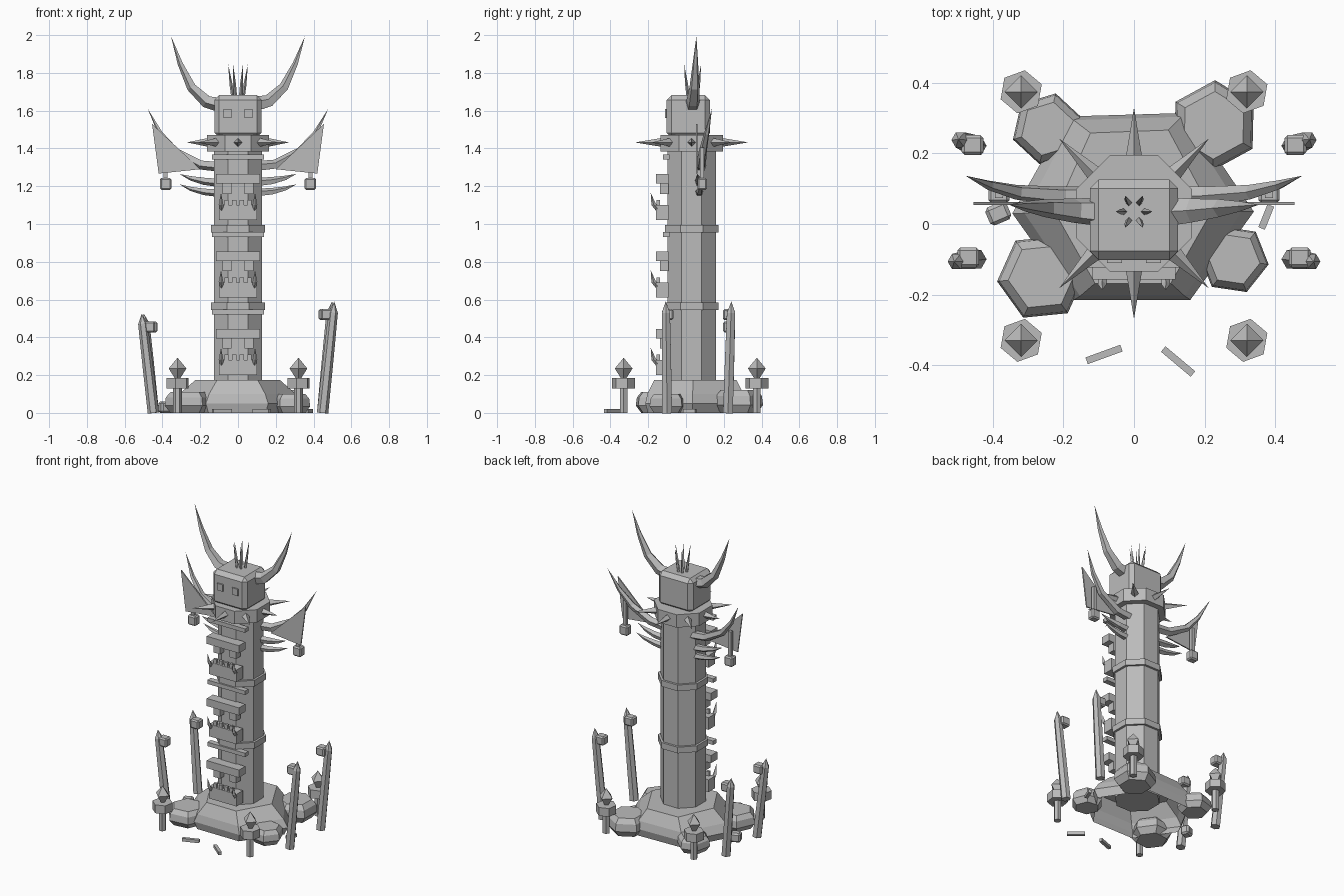
import bpy, bmesh, math
from mathutils import Vector, Matrix

old = bpy.data.objects.get("Cube")
if old:
    bpy.data.objects.remove(old, do_unlink=True)

grey = bpy.data.materials.new("plain_grey")
grey.use_nodes = True
COLOR = (0.5, 0.5, 0.5, 1)
grey.diffuse_color = COLOR
grey.node_tree.nodes["Principled BSDF"].inputs["Base Color"].default_value = COLOR
CY = 0.03  # tower axis in y


def finish(name, bm):
    bmesh.ops.remove_doubles(bm, verts=bm.verts, dist=1e-5)
    bmesh.ops.recalc_face_normals(bm, faces=bm.faces)
    mesh = bpy.data.meshes.new(name)
    bm.to_mesh(mesh)
    bm.free()
    mesh.materials.append(grey)
    obj = bpy.data.objects.new(name, mesh)
    bpy.context.collection.objects.link(obj)
    return obj


def bridge(bm, rings):
    for a, b in zip(rings, rings[1:]):
        for k in range(len(a)):
            n = (k + 1) % len(a)
            bm.faces.new((a[k], a[n], b[n], b[k]))


def sweep(name, path, radii, sides=4, phase=0.0):
    """Faceted tube along a path with one radius per point."""
    bm = bmesh.new()
    pts = [Vector(p) for p in path]
    rings = []
    for i, p in enumerate(pts):
        t = (pts[min(i + 1, len(pts) - 1)] - pts[max(i - 1, 0)]).normalized()
        ref = Vector((1, 0, 0)) if abs(t.y) > 0.9 else Vector((0, 1, 0))
        u = t.cross(ref).normalized()
        v = t.cross(u)
        angles = [phase + math.tau * k / sides for k in range(sides)]
        rings.append([bm.verts.new(p + radii[i] * (u * math.cos(a) + v * math.sin(a)))
                      for a in angles])
    bridge(bm, rings)
    if radii[0] > 0:
        bm.faces.new(rings[0])
    if radii[-1] > 0:
        bm.faces.new(rings[-1])
    return finish(name, bm)


def column(name, x, y, profile, sides, phase=0.0):
    """Upright faceted solid from (height, radius) pairs."""
    return sweep(name, [(x, y, z) for z, r in profile], [r for z, r in profile], sides, phase)


def box(name, center, size, angle=0.0, bevel=0.0):
    bm = bmesh.new()
    bmesh.ops.create_cube(bm, size=1)
    bmesh.ops.scale(bm, vec=size, verts=bm.verts)
    if bevel:
        bmesh.ops.bevel(bm, geom=bm.edges[:], offset=bevel, segments=1, affect='EDGES')
    bmesh.ops.transform(bm, verts=bm.verts,
                        matrix=Matrix.Translation(center) @ Matrix.Rotation(angle, 4, 'Z'))
    return finish(name, bm)


def octagon(name, z0, z1, apothem):
    r = apothem / math.cos(math.pi / 8)
    return column(name, 0, CY, [(z0, r), (z1, r)], 8, math.pi / 8)


# Uneven hollow stone mound
outline = [(0.34, 0.035), (0.15, 0.315), (-0.19, 0.305), (-0.345, 0.03),
           (-0.17, -0.215), (0.16, -0.215)]
bm = bmesh.new()
mound = [[bm.verts.new((x * sx, 0.045 + (y - 0.045) * sy, z)) for x, y in outline]
         for z, sx, sy in [(0, 0.92, 0.95), (0.05, 1, 1), (0.1, 0.9, 0.96), (0.175, 0.65, 0.82)]]
bridge(bm, mound)
bm.faces.new(mound[-1])
finish("base_mound", bm)

# Boulders around the mound
for x, y, r, h, turn in [(-0.245, 0.27, 0.103, 0.1, 0.3), (0.227, 0.28, 0.128, 0.12, 0.5),
                         (-0.262, -0.15, 0.127, 0.11, 0.1), (0.283, -0.1, 0.1, 0.1, 0.9)]:
    column("boulder", x, y, [(0, 0.75 * r), (0.35 * h, r), (0.75 * h, 0.95 * r), (h, 0.75 * r)],
           6, turn)
box("small_rock", (-0.385, 0.03, 0.03), (0.065, 0.055, 0.06), 0.4, 0.01)

# Loose planks on the ground
for x, y, length, turn in [(-0.085, -0.37, 0.105, 20), (0.125, -0.39, 0.11, -40),
                           (0.375, 0.02, 0.07, 68)]:
    box("fallen_plank", (x, y, 0.01), (length, 0.02, 0.02), math.radians(turn))

# Tower shaft, bands and spiked collar
octagon("tower_shaft", 0.1, 1.4, 0.128)
for z in (0.545, 0.955):
    octagon("tower_band", z, z + 0.04, 0.142)
octagon("collar", 1.385, 1.47, 0.165)
for k in range(8):
    a = k * math.pi / 4
    d = Vector((math.cos(a), math.sin(a), 0))
    c = Vector((0, CY, 1.432))
    tip = 0.27 if k in (0, 4) else 0.3
    sweep("collar_spike", [c + d * 0.155, c + d * tip], [0.024, 0], 4)

# Front balconies, one set per storey
for z in (0.17, 0.58, 0.99):
    box("balcony_box", (0, -0.125, z + 0.07), (0.2, 0.066, 0.08))
    for x in (-0.06, -0.02, 0.02, 0.06):
        box("balcony_tooth", (x, -0.147, z + 0.122), (0.022, 0.018, 0.032))
    for s in (-1, 1):
        sweep("balcony_tusk", [(s * 0.088, -0.15, z + 0.09), (s * 0.09, -0.172, z + 0.115),
                               (s * 0.09, -0.187, z + 0.175)], [0.013, 0.012, 0], 4)
        box("beam_bracket", (s * 0.058, -0.115, z + 0.2), (0.048, 0.046, 0.06))
    box("balcony_beam", (0, -0.125, z + 0.25), (0.235, 0.066, 0.05))
    box("balcony_plank", (0, -0.105, z + 0.365), (0.275, 0.036, 0.026))

# Head block with eyes, crown spikes
box("head", (0, 0.012, 1.57), (0.25, 0.228, 0.225), 0, 0.025)
for s in (-1, 1):
    box("eye", (s * 0.055, -0.1065, 1.585), (0.042, 0.0096, 0.045))
for k in range(6):
    a = k * math.pi / 3
    cx, cy = math.cos(a), math.sin(a)
    sweep("crown_spike", [(0.027 * cx, 0.035 + 0.027 * cy, 1.67),
                          (0.037 * cx, 0.035 + 0.037 * cy, 1.74),
                          (0.052 * cx, 0.035 + 0.052 * cy, 1.845)], [0.009, 0.008, 0], 4)

for s in (-1, 1):
    # Large head horns
    sweep("head_horn", [(s * 0.1, 0.035, 1.635), (s * 0.165, 0.038, 1.65),
                        (s * 0.245, 0.045, 1.725), (s * 0.305, 0.05, 1.85),
                        (s * 0.355, 0.055, 1.995)], [0.042, 0.036, 0.027, 0.015, 0], 5)
    # Side tusks
    sweep("upper_tusk", [(s * 0.1, 0.08, 1.305), (s * 0.2, 0.08, 1.315), (s * 0.33, 0.09, 1.385),
                         (s * 0.41, 0.11, 1.48), (s * 0.478, 0.137, 1.61)],
          [0.028, 0.027, 0.022, 0.014, 0], 5)
    sweep("middle_tusk", [(s * 0.1, 0.07, 1.22), (s * 0.18, 0.07, 1.228),
                          (s * 0.25, 0.065, 1.243), (s * 0.31, 0.06, 1.265)],
          [0.024, 0.021, 0.013, 0], 5)
    sweep("lower_tusk", [(s * 0.1, 0.07, 1.165), (s * 0.18, 0.07, 1.172),
                         (s * 0.25, 0.075, 1.187), (s * 0.31, 0.08, 1.21)],
          [0.022, 0.019, 0.012, 0], 5)
    # Hanging triangular banner
    bm = bmesh.new()
    corners = [(0.455, 1.53), (0.42, 1.267), (0.2, 1.29)]
    face = bm.faces.new([bm.verts.new((s * x, 0.054, z)) for x, z in corners])
    extra = bmesh.ops.extrude_face_region(bm, geom=[face])["geom"]
    bmesh.ops.translate(bm, vec=(0, 0.008, 0),
                        verts=[v for v in extra if isinstance(v, bmesh.types.BMVert)])
    finish("banner", bm)
    # Lantern on a short cord
    box("lantern", (s * 0.383, 0.085, 1.212), (0.06, 0.05, 0.064), 0, 0.008)
    box("lantern_cord", (s * 0.383, 0.085, 1.32), (0.022, 0.022, 0.17))
    # Brazier posts
    for y in (-0.33, 0.375):
        x = s * 0.32
        column("brazier_post", x, y, [(0, 0.023), (0.14, 0.023)], 6)
        column("brazier_bowl", x, y, [(0.13, 0.062), (0.185, 0.062)], 6, 0.35)
        column("brazier_flame", x, y, [(0.18, 0.012), (0.235, 0.047), (0.292, 0)], 4)
    # Leaning stakes with a hanging block
    top = 0.59 if s > 0 else 0.525
    for y0, y1, out in ((-0.1, -0.107, 0.51), (0.222, 0.24, 0.498)):
        foot = Vector((s * 0.448, y0, 0))
        tip = Vector((s * out, y1, top))
        sweep("leaning_stake", [foot, foot.lerp(tip, 0.5), foot.lerp(tip, 0.9), tip],
              [0.03, 0.028, 0.025, 0], 6)
        box("stake_block", (s * (out - 0.04), y1 + (0.012 if y1 < 0 else -0.016), top - 0.07),
            (0.062, 0.056, 0.058), 0, 0.008)
